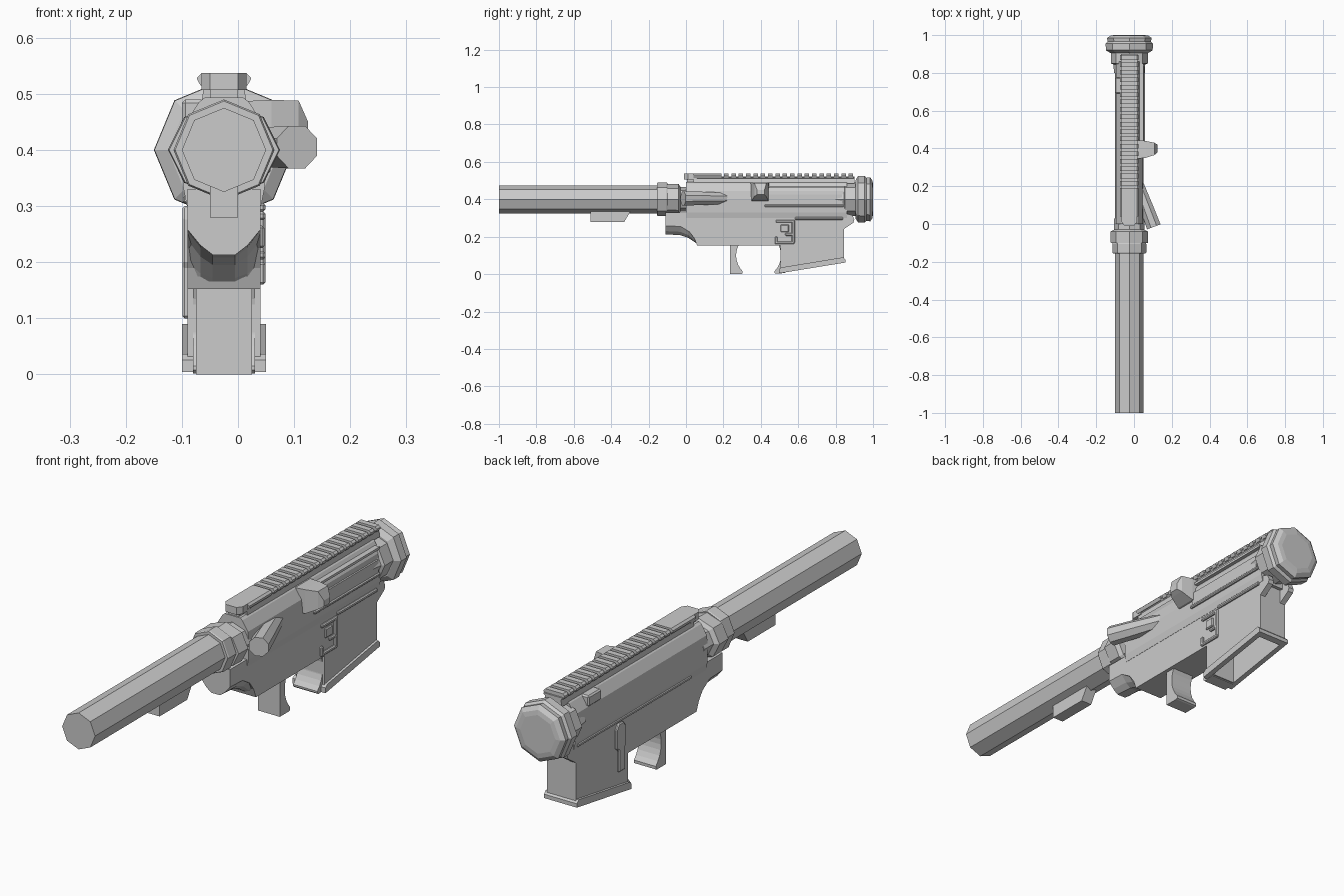
import bpy, bmesh, math
from mathutils import Vector

if "Cube" in bpy.data.objects:
    bpy.data.objects.remove(bpy.data.objects["Cube"])

CX, CZ = -0.025, 0.40      # long axis of the body


def loft(name, rings):
    """Skin a list of equal-length point rings and cap both ends."""
    bm = bmesh.new()
    vs = [[bm.verts.new(p) for p in r] for r in rings]
    n = len(vs[0])
    for a, b in zip(vs, vs[1:]):
        for i in range(n):
            j = (i + 1) % n
            bm.faces.new((a[i], a[j], b[j], b[i]))
    bm.faces.new(vs[0][::-1])
    bm.faces.new(vs[-1])
    bmesh.ops.recalc_face_normals(bm, faces=bm.faces[:])
    me = bpy.data.meshes.new(name)
    bm.to_mesh(me)
    bm.free()
    ob = bpy.data.objects.new(name, me)
    bpy.context.collection.objects.link(ob)
    return ob


def side(name, pts, x0, x1):
    """Extrude a (y, z) profile across x."""
    return loft(name, [[(x, y, z) for y, z in pts] for x in (x0, x1)])


def along(name, pts, y0, y1):
    """Extrude a (x, z) section, x measured from the axis, along y."""
    return loft(name, [[(CX + x, y, z) for x, z in pts] for y in (y0, y1)])


def box(name, x0, x1, y0, y1, z0, z1):
    return side(name, [(y0, z0), (y1, z0), (y1, z1), (y0, z1)], x0, x1)


def octo(name, prof, squash=1.0):
    """Eight-sided turned part along y from (y, radius) steps."""
    return loft(name, [[(CX + r * math.cos(k * math.pi / 4), y,
                         CZ + squash * r * math.sin(k * math.pi / 4))
                        for k in range(8)] for y, r in prof])


def mirrored(half):
    return half + [(-x, z) for x, z in reversed(half)]


def bevel(ob, w):
    m = ob.modifiers.new("bevel", 'BEVEL')
    m.width = w
    m.segments = 1
    return ob


# rear tube, its collars and lug
octo("rear_tube", [(-1, .075), (-.1, .075)])
octo("rear_collar", [(-.155, .087), (-.15, .09), (-.105, .09), (-.1, .087)])
octo("rear_ring", [(-.10, .098), (-.04, .1), (-.03, .08), (.03, .08)], .83)
side("tube_lug", [(-.51, .28), (-.33, .28), (-.3, .33), (-.3, .345), (-.51, .345)], -.05, 0)

# front ring and cap
octo("front_collar", [(.80, .08), (.845, .085), (.85, .098), (.91, .098)], .92)
octo("front_cap", [(.905, .1), (.92, .124), (.955, .125), (.965, .115),
                   (.985, .118), (.997, .1), (1, .08)])

# upper body
along("upper_body", mirrored([(.066, .30), (.072, .33), (.075, .40),
                              (.07, .445), (.045, .485), (.035, .493)]), .0, .86)

# top rail with ribs
along("rail_base", mirrored([(.04, .485), (.036, .512), (.044, .519), (.044, .522)]), .04, .9)
rib = mirrored([(.042, .515), (.048, .526), (.048, .529), (.040, .537)])
along("rail_plain", rib, .04, .19)
for i in range(18):
    along("rail_rib", rib, .203 + i * .0392, .203 + i * .0392 + .024)
# rounded rail end
end = [(-.04, .06), (-.04, .01), (-.025, -.01), (.025, -.01), (.04, .01), (.04, .06)]
loft("rail_end", [[(CX + x, y, z) for x, y in end] for z in (.507, .537)])
box("rail_end_post", -.05, 0, .005, .06, .48, .51)

# small block on the left
bevel(box("left_block", -.1, -.06, .69, .775, .445, .49), .006)

# side opening cover, recess edges and deflector
side("opening_cover", [(.43, .368), (.835, .368), (.835, .425), (.43, .425)], .03, .054)
box("opening_top_edge", .02, .05, .42, .85, .462, .472)
bevel(box("cover_hinge", .04, .058, .42, .845, .358, .372), .004)
loft("deflector", [[(x, y0, z0), (x, y1, z0), (x, y1, z1), (x, y0, z1)]
                   for x, y0, y1, z0, z1 in ((.01, .345, .445, .395, .487),
                                             (.06, .35, .44, .39, .489),
                                             (.108, .365, .43, .415, .488),
                                             (.125, .38, .42, .425, .45))])

# angled button housing on the right
tip, d = Vector((.105, -.015, .405)), Vector((-.35, .937, 0))
u, up = Vector((.937, .35, 0)), Vector((0, 0, 1))
loft("angled_button", [[tip + d * t + (u * math.cos(a) + up * math.sin(a)) * r
                        for a in [k * math.pi / 4 + math.pi / 8 for k in range(8)]]
                       for t, r in ((0, .041), (.09, .039), (.3, .03))])

# lower body
side("lower_body", [(.06, .152), (.52, .152), (.845, .152), (.845, .32), (-.03, .32), (-.02, .25),
                    (.02, .225), (.045, .19)], -.09, .04)


# rounded rear boss sweeping down into the body
def boss_ring(y, zc, zm, ze):
    half = [(.065, .33), (.065, ze), (.042, zm), (.02, zc)]
    return [(CX + x, y, z) for x, z in mirrored(half)]


loft("rear_boss", [boss_ring(-.11, .213, .23, .258), boss_ring(-.03, .208, .226, .255),
                   boss_ring(.01, .195, .21, .24), boss_ring(.045, .172, .18, .2),
                   boss_ring(.075, .152, .152, .152)])


# grip stub and its mirror-shaped guard behind the round opening
def arc(s):
    a = [math.radians(153 + 72 * i / 7) for i in range(8)]
    return [(.388 + s * .12 * math.cos(t), .10 + .12 * math.sin(t)) for t in a]


side("grip_stub", [(.236, .16)] + arc(1) + [(.303, .003), (.296, 0), (.236, 0)], -.075, .025)
side("guard", [(.53, .16)] + arc(-1) + [(.473, .008), (.48, .002), (.53, .006)], -.08, .03)

# hollow lower well
well = side("lower_well", [(.505, .012), (.845, .068), (.845, .2), (.505, .2)], -.09, .04)
lip = side("well_lip", [(.497, .004), (.852, .062), (.852, .078), (.84, .09), (.51, .036), (.497, .026)],
           -.1, .05)
cutter = box("well_cutter", -.078, .028, .535, .825, -.1, .19)
cutter.hide_render = True
cutter.hide_viewport = True
for ob in (well, lip):
    m = ob.modifiers.new("hollow", 'BOOLEAN')
    m.object = cutter
    m.solver = 'EXACT'

# paired front lugs
for x in (-.09, .015):
    side("front_lug", [(.83, .23), (.85, .245), (.895, .275), (.9, .29), (.89, .315), (.83, .33)],
         x, x + .025)

# raised ribs around the right-hand button
for y0, y1, z0, z1 in ((.565, .582, .165, .29), (.48, .582, .275, .29),
                       (.475, .58, .16, .175), (.53, .582, .205, .22),
                       (.582, .84, .29, .305), (.475, .49, .16, .2)):
    bevel(box("right_rib", .03, .049, y0, y1, z0, z1), .004)
bevel(box("right_button", .03, .047, .505, .55, .225, .265), .004)

# raised lever panel and pins on the left
bevel(side("left_lever", [(.535, .1), (.575, .1), (.575, .19), (.59, .2), (.59, .28),
                          (.575, .3), (.545, .3), (.53, .28), (.53, .2), (.535, .19)],
           -.099, -.08), .004)
bevel(box("left_seam", -.098, -.08, .1, .84, .305, .318), .003)
